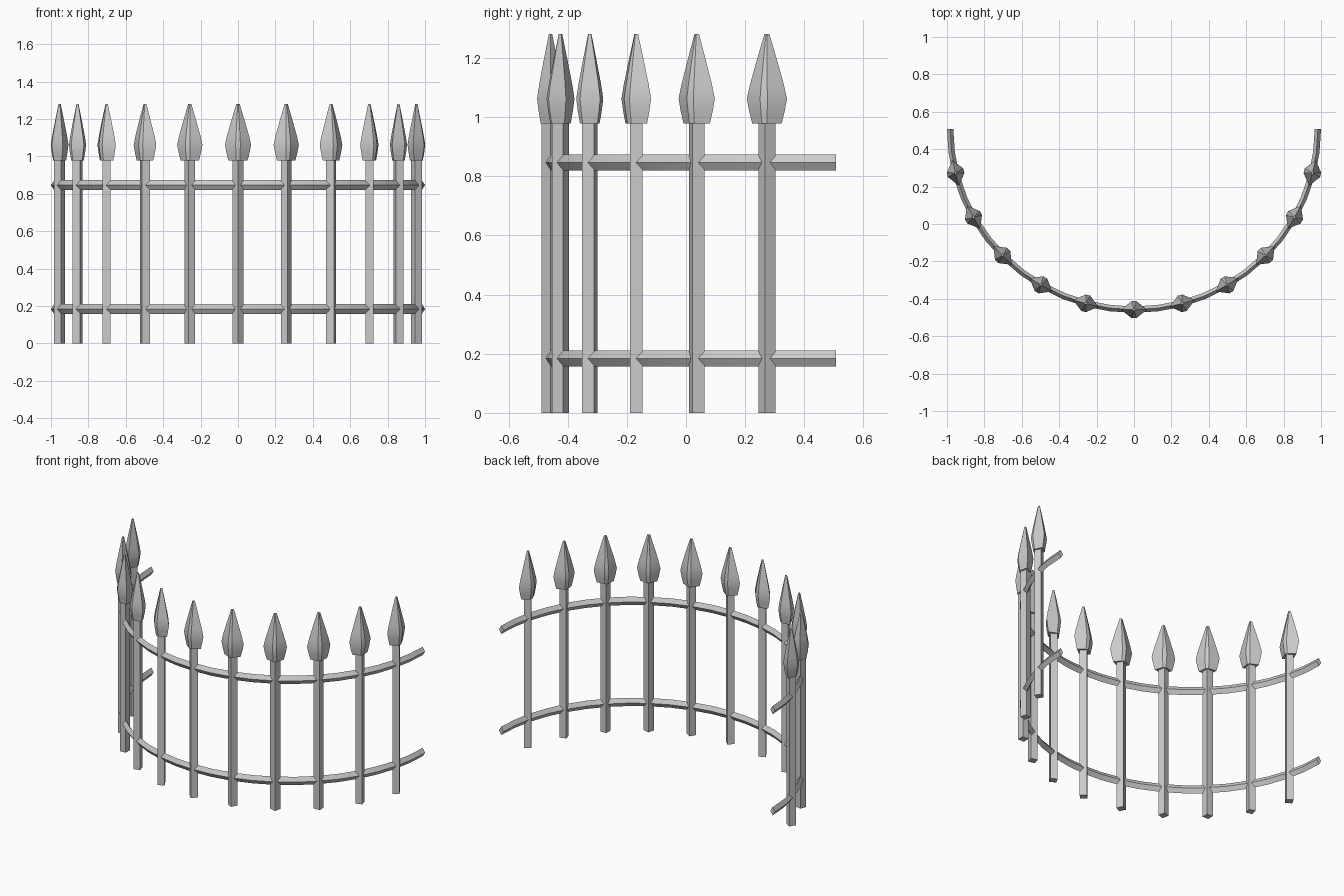
import bpy, bmesh
from math import sin, cos, radians

if "Cube" in bpy.data.objects:
    bpy.data.objects.remove(bpy.data.objects["Cube"])

A, B, CY = 0.983, 0.965, 0.507      # half-ellipse the fence follows


def frame(deg):
    """Point on the arc, with tangent and outward directions."""
    t = radians(deg)
    return (A * sin(t), CY - B * cos(t)), (cos(t), sin(t)), (sin(t), -cos(t))


def loft(name, rings, smooth=None):
    """Skin a list of equal-length point rings and cap both ends."""
    bm = bmesh.new()
    loops = [[bm.verts.new(p) for p in ring] for ring in rings]
    n = len(loops[0])
    for a, b in zip(loops, loops[1:]):
        for i in range(n):
            j = (i + 1) % n
            bm.faces.new((a[i], a[j], b[j], b[i]))
    bm.faces.new(loops[0][::-1])
    bm.faces.new(loops[-1])
    bmesh.ops.recalc_face_normals(bm, faces=bm.faces)
    me = bpy.data.meshes.new(name)
    bm.to_mesh(me)
    bm.free()
    ob = bpy.data.objects.new(name, me)
    bpy.context.collection.objects.link(ob)
    if smooth:
        bpy.ops.object.select_all(action='DESELECT')
        ob.select_set(True)
        bpy.context.view_layer.objects.active = ob
        bpy.ops.object.shade_smooth_by_angle(angle=radians(smooth))
    return ob


def upright(deg, outline, z):
    """Horizontal ring: outline is (along fence, outward) offsets."""
    p, t, o = frame(deg)
    return [(p[0] + u * t[0] + v * o[0], p[1] + u * t[1] + v * o[1], z)
            for u, v in outline]


# Posts with flattened spear heads
POST = [(0.03, 0), (0, 0.03), (-0.03, 0), (0, -0.03)]
HEAD = [(1, 0), (0.18, 0.65), (-0.18, 0.65), (-1, 0), (-0.18, -0.65), (0.18, -0.65)]
PROFILE = [(0.978, 0.051), (1.02, 0.062), (1.062, 0.070), (1.11, 0.059),
           (1.19, 0.036), (1.28, 0.009)]
for k in range(-5, 6):
    deg = k * 15.2
    loft("post", [upright(deg, POST, z) for z in (0, 0.99)])
    loft("spear_head", [upright(deg, [(u * r, v * r) for u, v in HEAD], z)
                        for z, r in PROFILE], 30)

# Two curved rails with a diamond section
SECTION = [(0.017, 0), (0, 0.027), (-0.017, 0), (0, -0.027)]
for name, z in (("lower_rail", 0.184), ("upper_rail", 0.846)):
    rings = []
    for i in range(25):
        p, t, o = frame(-90 + i * 7.5)
        rings.append([(p[0] + v * o[0], p[1] + v * o[1], z + h) for v, h in SECTION])
    loft(name, rings, 30)
